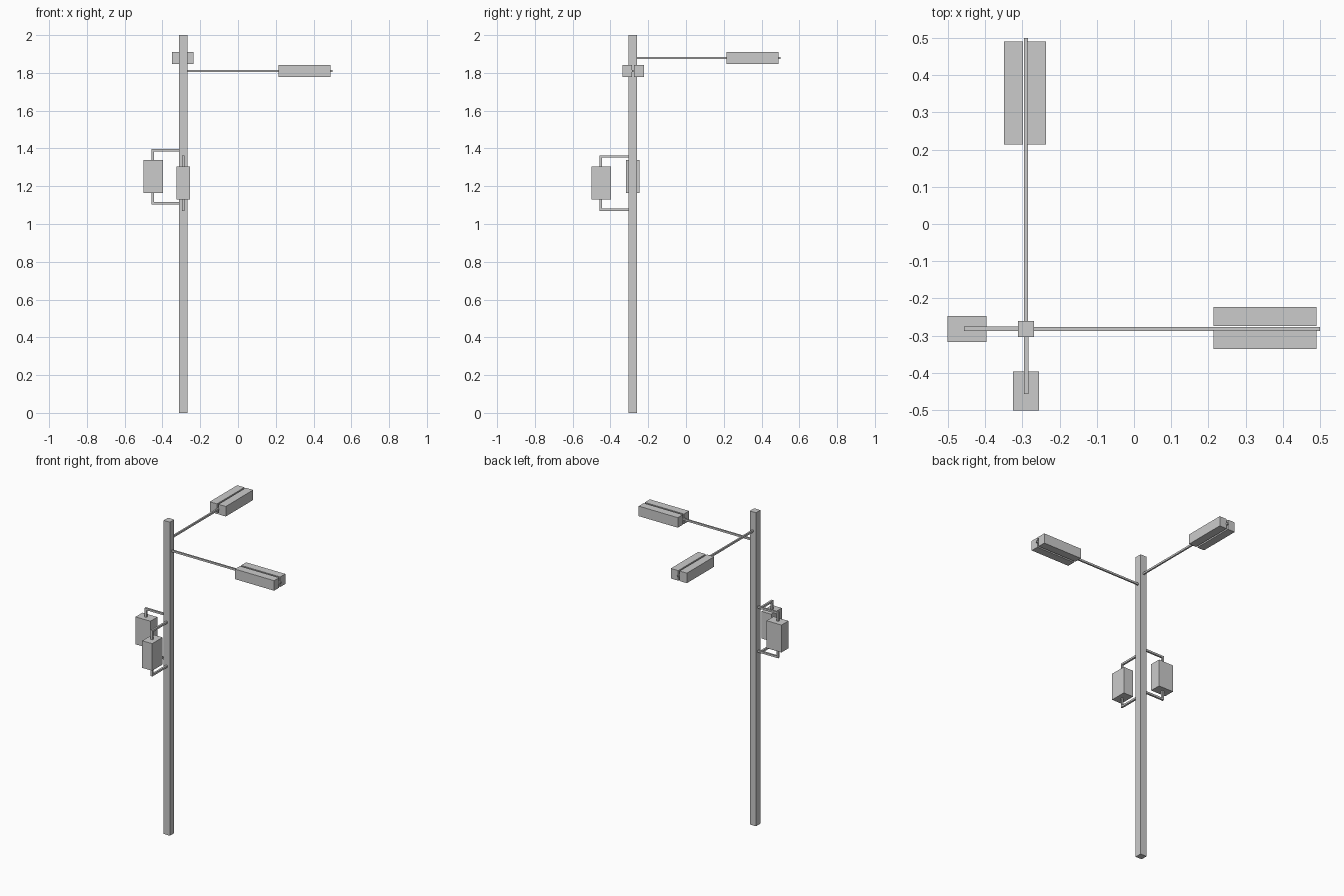
import bpy, bmesh
from mathutils import Vector

if "Cube" in bpy.data.objects:
    bpy.data.objects.remove(bpy.data.objects["Cube"])

PX, PY = -0.29, -0.282   # pole axis
T = 0.006                # half thickness of the rods


def boxes(name, bounds):
    """One object from boxes given as (x0, x1, y0, y1, z0, z1)."""
    bm = bmesh.new()
    for x0, x1, y0, y1, z0, z1 in bounds:
        size = Vector((x1 - x0, y1 - y0, z1 - z0))
        mid = Vector((x0 + x1, y0 + y1, z0 + z1)) / 2
        for v in bmesh.ops.create_cube(bm, size=1)["verts"]:
            v.co = v.co * size + mid
    mesh = bpy.data.meshes.new(name)
    bm.to_mesh(mesh)
    bm.free()
    ob = bpy.data.objects.new(name, mesh)
    bpy.context.collection.objects.link(ob)
    return ob


def along(axis, u0, u1, v0, v1, z0, z1):
    """Box bounds with u along the chosen axis and v across it."""
    return (u0, u1, v0, v1, z0, z1) if axis == "x" else (v0, v1, u0, u1, z0, z1)


# Square pole
boxes("pole", [(PX - 0.022, PX + 0.022, PY - 0.022, PY + 0.022, 0, 2)])

# Lamp arms with split lamp heads: axis, lateral centre of arm, head halves, height
for axis, c, halves, z in (
    ("x", PY, ((-0.336, -0.285), (-0.274, -0.223)), 1.81),
    ("y", PX, ((-0.349, -0.298), (-0.288, -0.236)), 1.879),
):
    start = PX if axis == "x" else PY
    boxes("lamp_arm_" + axis,
          [along(axis, start, 0.5, c - 0.005, c + 0.005, z - T, z + T)])
    boxes("lamp_head_" + axis,
          [along(axis, 0.214, 0.49, a, b, z - 0.032, z + 0.032) for a, b in halves])

# Control boxes held by C-shaped brackets: axis, lateral centre, box height range
for axis, c, z0, z1, top, low in (
    ("x", PY, 1.164, 1.339, 1.391, 1.110),
    ("y", PX, 1.131, 1.304, 1.357, 1.076),
):
    inner = PX if axis == "x" else PY
    far = -0.451
    boxes("bracket_" + axis, [
        along(axis, far - T, inner, c - T, c + T, top - T, top + T),
        along(axis, far - T, inner, c - T, c + T, low - T, low + T),
        along(axis, far - T, far + T, c - T, c + T, low + T, top - T),
    ])
    boxes("control_box_" + axis,
          [along(axis, -0.501, -0.396, c - 0.035, c + 0.035, z0, z1)])
